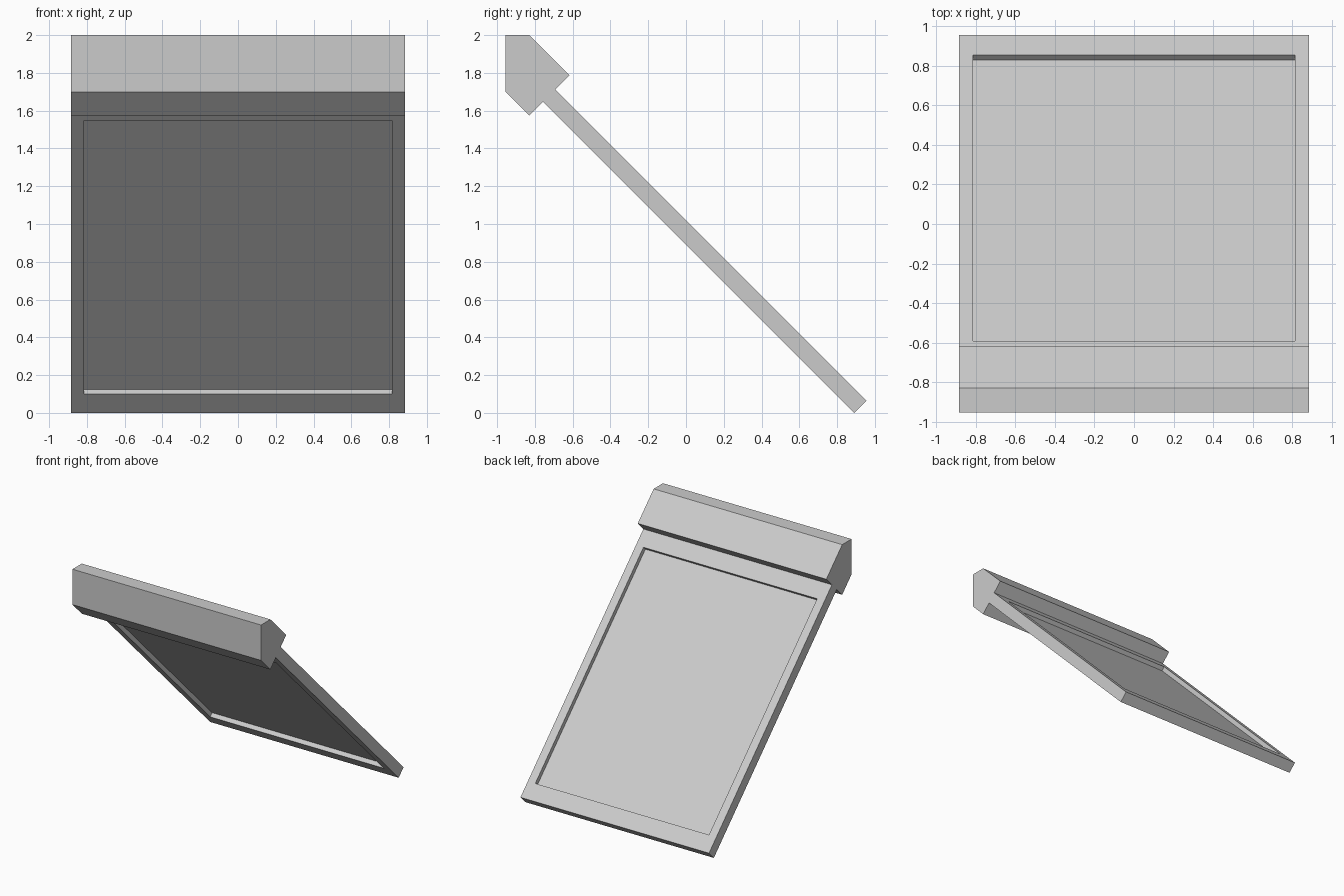
import bpy, bmesh, math
from mathutils import Matrix

cube = bpy.data.objects.get("Cube")
if cube:
    bpy.data.objects.remove(cube, do_unlink=True)

GREY = (0.6, 0.6, 0.6, 1)
mat = bpy.data.materials.new("light grey")
mat.use_nodes = True
mat.diffuse_color = GREY
mat.node_tree.nodes["Principled BSDF"].inputs["Base Color"].default_value = GREY

WIDTH, LENGTH, THICK = 1.77, 2.33, 0.092
OPEN_W, OPEN_L = 1.63, 2.05
PANEL_THICK = 0.018
# Places a flat part on the 45 degree slope, local y pointing downhill
SLOPE = Matrix.Translation((0, 0.099, 0.856)) @ Matrix.Rotation(math.radians(-45), 4, 'X')


def add_object(name, bm, matrix=Matrix()):
    bmesh.ops.recalc_face_normals(bm, faces=bm.faces)
    mesh = bpy.data.meshes.new(name)
    bm.to_mesh(mesh)
    bm.free()
    mesh.materials.append(mat)
    obj = bpy.data.objects.new(name, mesh)
    obj.matrix_world = matrix
    bpy.context.collection.objects.link(obj)
    return obj


def box(w, l, t):
    bm = bmesh.new()
    bmesh.ops.create_cube(bm, size=1)
    bmesh.ops.scale(bm, vec=(w, l, t), verts=bm.verts)
    return bm


# Frame: slab with a rectangular opening cut through it
bm = box(WIDTH, LENGTH, THICK)
bm.normal_update()
caps = [f for f in bm.faces if abs(f.normal.z) > 0.9]
bmesh.ops.inset_individual(bm, faces=caps, thickness=0.05)
rims = []
for cap in caps:
    for v in cap.verts:
        v.co.x = math.copysign(OPEN_W / 2, v.co.x)
        v.co.y = math.copysign(OPEN_L / 2, v.co.y)
    rims += list(cap.edges)
bmesh.ops.delete(bm, geom=caps, context='FACES_ONLY')
bmesh.ops.bridge_loops(bm, edges=rims)
add_object("frame", bm, SLOPE)

# Thin panel recessed from both sides of the frame
add_object("panel", box(OPEN_W, OPEN_L, PANEL_THICK), SLOPE)

# Head housing: five sided profile extruded across the width
profile = [(-0.955, 2.0), (-0.83, 2.0), (-0.617, 1.788), (-0.83, 1.575), (-0.955, 1.7)]
bm = bmesh.new()
end = bm.faces.new([bm.verts.new((-WIDTH / 2, y, z)) for y, z in profile])
side = bmesh.ops.extrude_face_region(bm, geom=[end], use_keep_orig=True)
bmesh.ops.translate(bm, vec=(WIDTH, 0, 0),
                    verts=[g for g in side["geom"] if isinstance(g, bmesh.types.BMVert)])
add_object("head_housing", bm)
